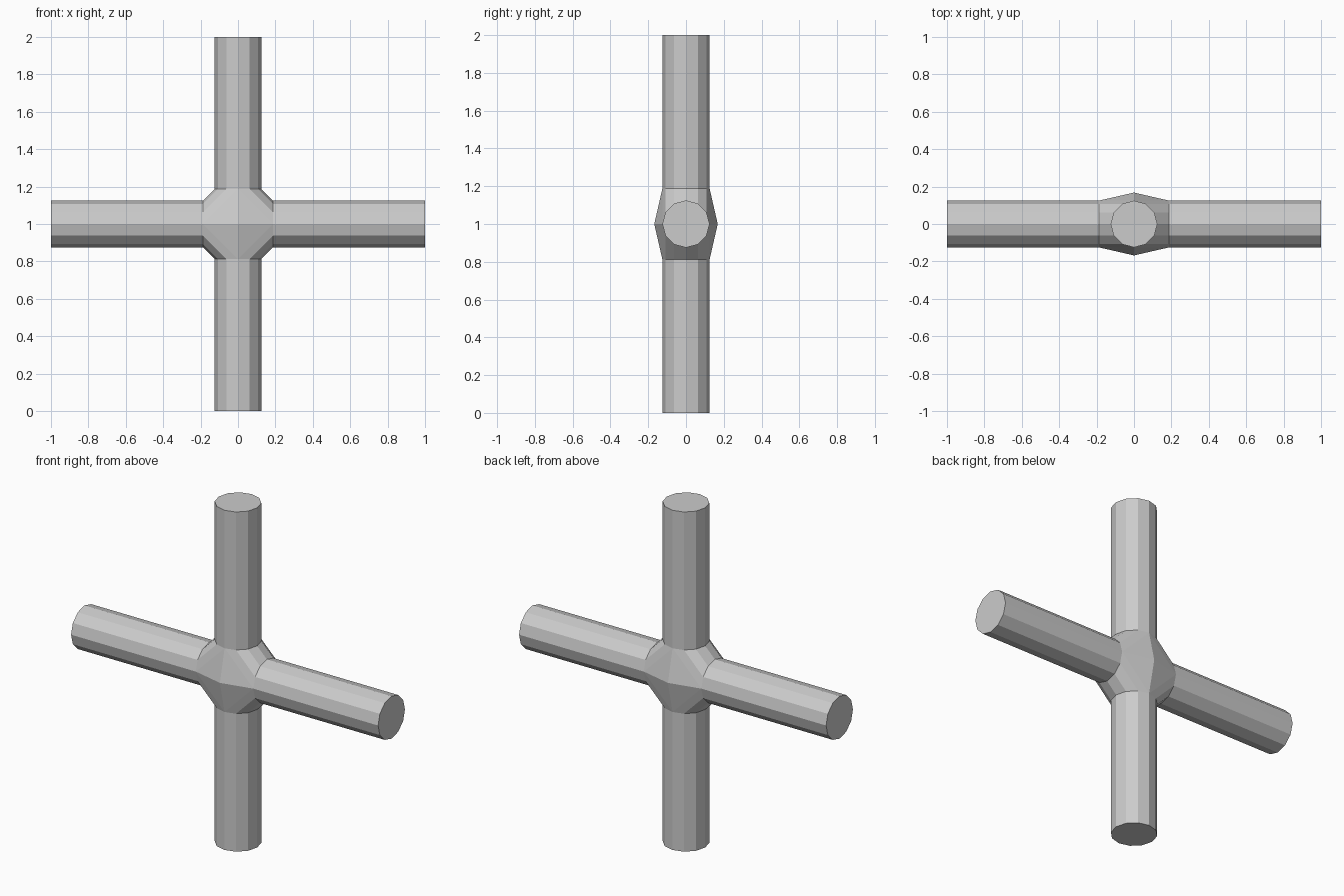
import bpy, bmesh
from math import pi, sin, cos
from mathutils import Vector

if "Cube" in bpy.data.objects:
    bpy.data.objects.remove(bpy.data.objects["Cube"])

SIDES, RADIUS, HUB, POLE, LENGTH = 12, 0.125, 0.1875, 0.168, 1.0
CENTRE, Y = Vector((0, 0, 1)), Vector((0, 1, 0))
bm = bmesh.new()


def direction(k):
    return Vector((round(cos(k * pi / 2)), 0, round(sin(k * pi / 2))))


def ring(k, dist):
    out, side = direction(k), direction(k + 1)
    angles = [2 * pi * j / SIDES for j in range(SIDES)]
    return [bm.verts.new(CENTRE + out * dist + RADIUS * (side * cos(a) + Y * sin(a)))
            for a in angles]


# Four arms: open tube from the hub to a capped end
inner = []
for k in range(4):
    a, b = ring(k, HUB), ring(k, LENGTH)
    inner.append(a)
    for j in range(SIDES):
        n = (j + 1) % SIDES
        bm.faces.new((a[j], a[n], b[n], b[j]))
    bm.faces.new(b)

# Hub: chamfered corners between neighbouring arms, shallow pyramids front and back
back, front = (bm.verts.new(CENTRE + Y * s * POLE) for s in (1, -1))
for k in range(4):
    a, b = inner[k], inner[(k + 1) % 4]
    for j in range(-3, 3):
        bm.faces.new((a[j], a[j + 1], b[5 - j], b[(6 - j) % SIDES]))
    bm.faces.new((a[3], b[3], back))
    bm.faces.new((a[9], b[9], front))

bmesh.ops.recalc_face_normals(bm, faces=bm.faces[:])
mesh = bpy.data.meshes.new("pipe_cross")
bm.to_mesh(mesh)
bm.free()
bpy.context.collection.objects.link(bpy.data.objects.new("pipe_cross", mesh))
